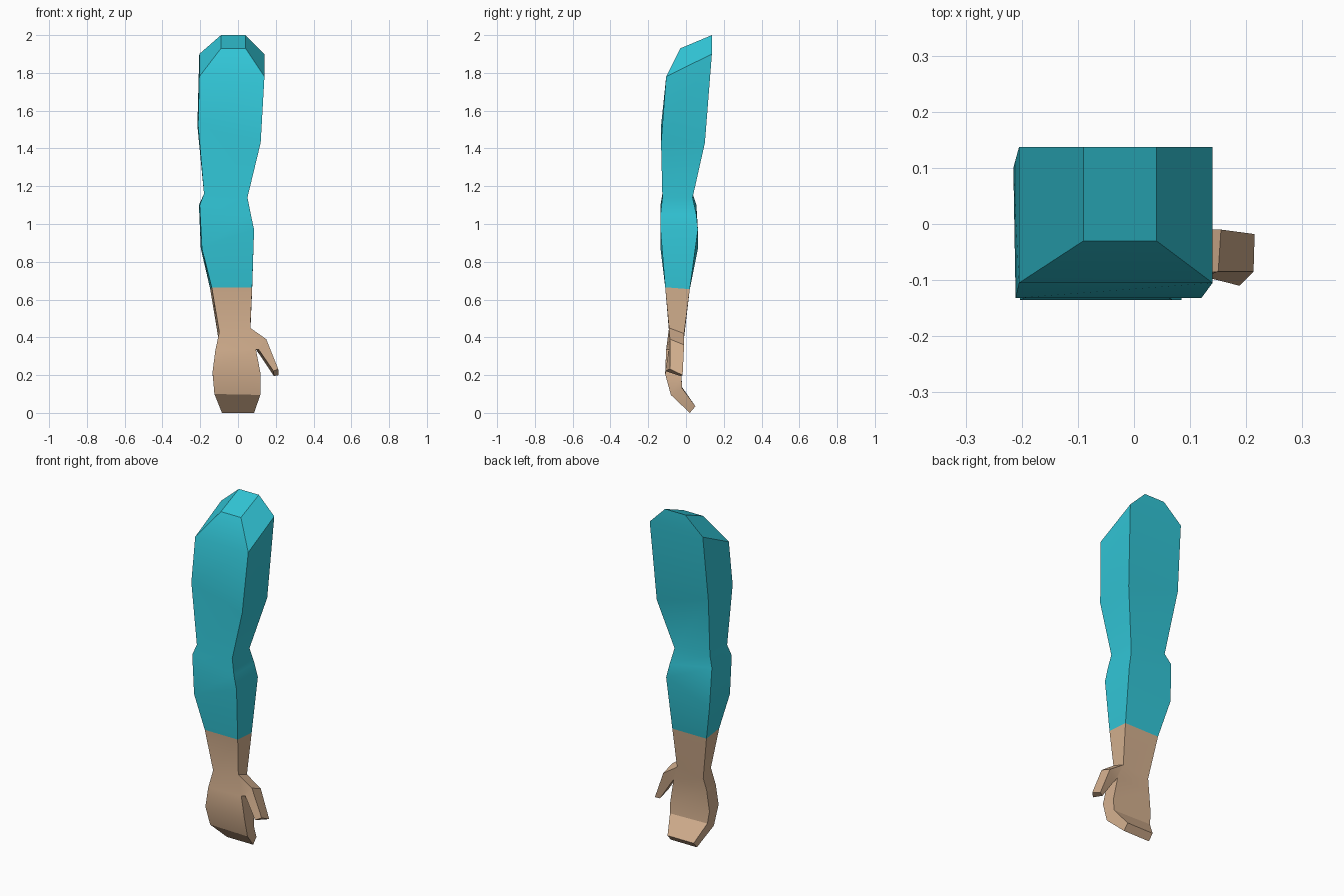
import bpy, bmesh, math

if "Cube" in bpy.data.objects:
    bpy.data.objects.remove(bpy.data.objects["Cube"])


def material(name, rgb):
    m = bpy.data.materials.new(name)
    m.diffuse_color = (*rgb, 1.0)
    m.use_nodes = True
    m.node_tree.nodes["Principled BSDF"].inputs["Base Color"].default_value = m.diffuse_color
    return m


def ring(xl, xr, yf, yb, zl, zr, dz=0.0, inset=0.0):
    """Four-sided section: front-left, front-right, back-right, back-left.
    dz lifts the back edge, inset pulls the front-left corner inward."""
    return [(xl + inset, yf, zl), (xr, yf, zr), (xr, yb, zr + dz), (xl, yb, zl + dz)]


def bridge(bm, a, b, skip=()):
    for i in range(4):
        if i not in skip:
            j = (i + 1) % 4
            bm.faces.new((a[i], a[j], b[j], b[i]))


def add_ring(bm, pts):
    return [bm.verts.new(p) for p in pts]


def finish(bm, name, mat):
    bmesh.ops.recalc_face_normals(bm, faces=bm.faces)
    me = bpy.data.meshes.new(name)
    bm.to_mesh(me)
    bm.free()
    ob = bpy.data.objects.new(name, me)
    me.materials.append(mat)
    bpy.context.collection.objects.link(ob)
    bpy.ops.object.select_all(action='DESELECT')
    ob.select_set(True)
    bpy.context.view_layer.objects.active = ob
    bpy.ops.object.shade_smooth_by_angle(angle=math.radians(30))


teal = material("teal cloth", (0.031, 0.558, 0.672))
skin = material("tan skin", (0.658, 0.434, 0.275))

cuff = ring(-.147, .075, -.11, .02, .665, .665, -.01, .008)

# sleeve: cuff up to the shoulder cap
bm = bmesh.new()
rings = [add_ring(bm, r) for r in (
    cuff,
    ring(-.197, .085, -.135, .063, .87, .97, 0, .006),
    ring(-.207, .068, -.135, .055, 1.10, 1.05, 0, .004),
    ring(-.18, .05, -.125, .035, 1.16, 1.14),
    ring(-.215, .12, -.132, .10, 1.52, 1.43, 0, .004),
    ring(-.205, .14, -.105, .137, 1.78, 1.78, .12),
    ring(-.09, .04, -.03, .137, 1.93, 1.93, .07),
)]
for a, b in zip(rings, rings[1:]):
    bridge(bm, a, b)
bm.faces.new(rings[-1])
finish(bm, "sleeve", teal)

# hand: curled fingertips up to the cuff
bm = bmesh.new()
rings = [add_ring(bm, r) for r in (
    ring(-.085, .085, .02, .05, 0, 0, .035),
    ring(-.125, .118, -.08, -.02, .10, .095, .035),
    ring(-.135, .12, -.11, -.025, .215, .205, -.01),
    ring(-.12, .095, -.105, -.02, .33, .335),
    ring(-.105, .065, -.09, -.01, .43, .45, -.03, .006),
    cuff,
)]
for k in range(5):
    bridge(bm, rings[k], rings[k + 1], skip=(1,) if k == 3 else ())
bm.faces.new(rings[0])

# thumb: grown out of the opening left on the side of the hand
palm, wrist = rings[3], rings[4]
base = [wrist[1], wrist[2], palm[2], palm[1]]
knuckle = add_ring(bm, [(.15, -.085, .39), (.155, -.01, .36),
                        (.12, -.025, .30), (.11, -.09, .335)])
tip = add_ring(bm, [(.213, -.085, .232), (.215, -.018, .20),
                    (.19, -.03, .195), (.188, -.11, .222)])
bridge(bm, base, knuckle)
bridge(bm, knuckle, tip)
bm.faces.new(tip)
finish(bm, "hand", skin)
